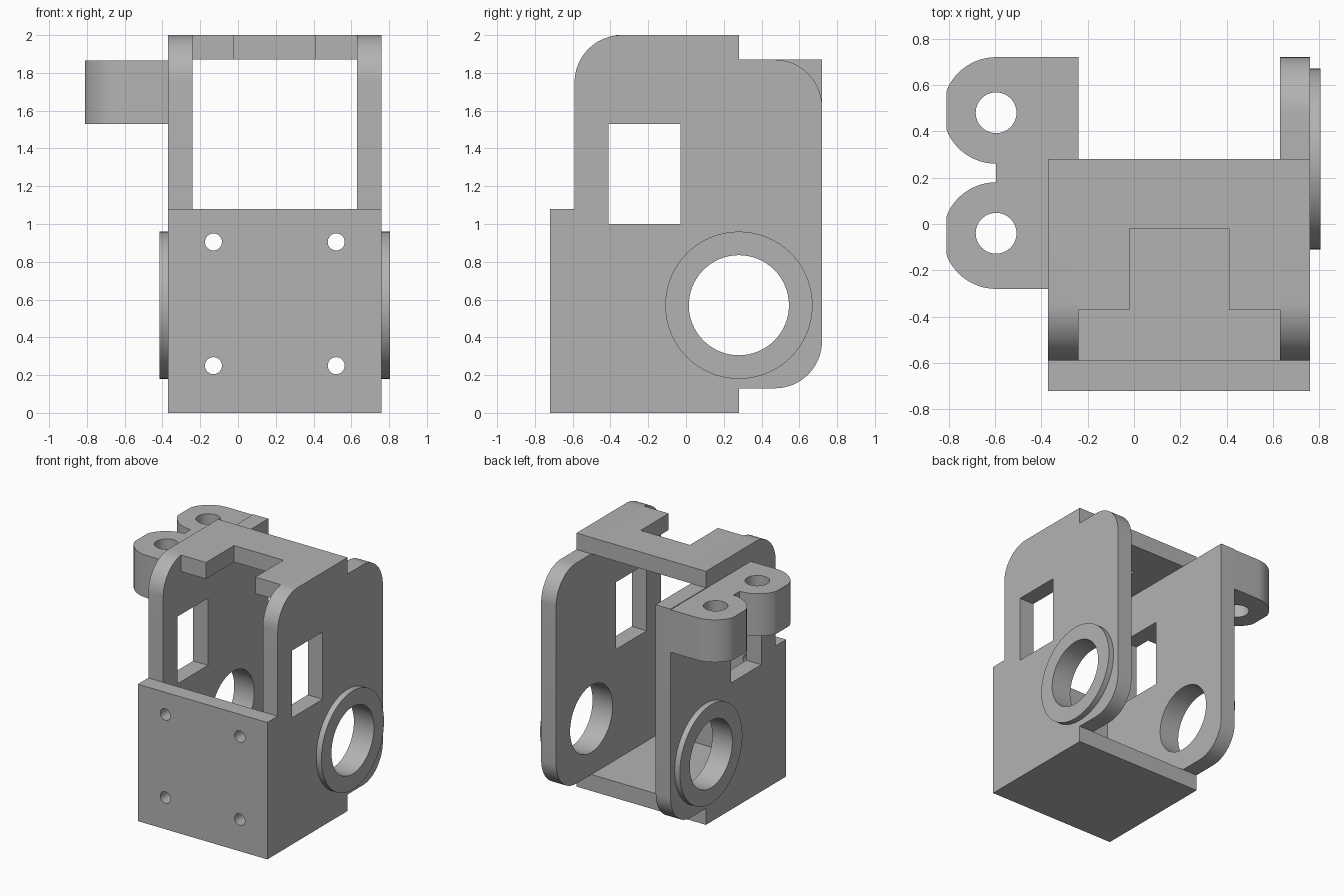
import bpy, bmesh
from math import sin, cos, pi, radians
from mathutils import Vector

cube = bpy.data.objects.get("Cube")
if cube:
    bpy.data.objects.remove(cube, do_unlink=True)

GREY = (0.45, 0.45, 0.45, 1)
mat = bpy.data.materials.new("plain grey")
mat.use_nodes = True
mat.diffuse_color = GREY
mat.node_tree.nodes["Principled BSDF"].inputs["Base Color"].default_value = GREY


def circle(u, v, r, n=64):
    return [(u + r * cos(2 * pi * i / n), v + r * sin(2 * pi * i / n)) for i in range(n)]


def rect(u0, v0, u1, v1):
    return [(u0, v0), (u1, v0), (u1, v1), (u0, v1)]


def rounded(corners, steps=16):
    """Outline from (u, v, radius) right-angled corners."""
    out = []
    for i, (u, v, r) in enumerate(corners):
        p = Vector((u, v))
        if r == 0:
            out.append((u, v))
            continue
        a = (Vector(corners[i - 1][:2]) - p).normalized()
        b = (Vector(corners[(i + 1) % len(corners)][:2]) - p).normalized()
        c = p + r * (a + b)
        for k in range(steps + 1):
            t = pi / 2 * k / steps
            out.append(tuple(c - r * (b * cos(t) + a * sin(t))))
    return out


def slab(name, axis, lo, hi, outline, holes=()):
    """Extrude an outline with holes along one axis, from lo to hi."""
    place = {"x": lambda u, v: (lo, u, v),
             "y": lambda u, v: (u, lo, v),
             "z": lambda u, v: (u, v, lo)}[axis]
    direction = Vector([float(axis == k) for k in "xyz"])
    bm = bmesh.new()
    for loop in (outline, *holes):
        vs = [bm.verts.new(place(u, v)) for u, v in loop]
        for i, v in enumerate(vs):
            bm.edges.new((vs[i - 1], v))
    bmesh.ops.triangle_fill(bm, edges=bm.edges[:], use_beauty=True, normal=direction)
    new = bmesh.ops.extrude_face_region(bm, geom=bm.faces[:], use_keep_orig=True)["geom"]
    bmesh.ops.translate(bm, vec=direction * (hi - lo),
                        verts=[g for g in new if isinstance(g, bmesh.types.BMVert)])
    bmesh.ops.recalc_face_normals(bm, faces=bm.faces[:])
    mesh = bpy.data.meshes.new(name)
    bm.to_mesh(mesh)
    bm.free()
    mesh.materials.append(mat)
    obj = bpy.data.objects.new(name, mesh)
    bpy.context.collection.objects.link(obj)
    bpy.ops.object.select_all(action="DESELECT")
    obj.select_set(True)
    bpy.context.view_layer.objects.active = obj
    bpy.ops.object.shade_smooth_by_angle(angle=radians(30))
    return obj


R = 0.25                       # corner radius of the side plates
X0, X1, T = -0.37, 0.76, 0.13  # outer width and wall thickness
BORE = circle(0.28, 0.57, 0.265)


# Side plates with window and bearing bore
def side_outline(back_radius):
    return rounded([(-0.72, 0, 0), (0.28, 0, 0), (0.28, T, 0), (0.72, T, R),
                    (0.72, 1.87, back_radius), (0.28, 1.87, 0), (0.28, 2, 0),
                    (-0.59, 2, R), (-0.59, 1.08, 0), (-0.72, 1.08, 0)])


window = rect(-0.41, 1.0, -0.03, 1.53)
slab("left_side_plate", "x", X1 - T, X1, side_outline(R), [window, BORE])
slab("right_side_plate", "x", X0, X0 + T, side_outline(0), [window, BORE])

# Raised rings around the bores
for name, lo, hi in (("left_bearing_ring", X1, X1 + 0.045),
                     ("right_bearing_ring", X0 - 0.045, X0)):
    slab(name, "x", lo, hi, circle(0.28, 0.57, 0.39), [BORE])

# Front plate with four screw holes, and floor
screws = [circle(x, z, 0.045, 32) for x in (-0.13, 0.52) for z in (0.25, 0.905)]
slab("front_plate", "y", -0.72, -0.59, rect(X0 + T, 0, X1 - T, 1.08), screws)
slab("floor", "z", 0, T, rect(X0 + T, -0.59, X1 - T, 0.28))

# Top bridge with a notch open to the front
slab("top_bridge", "z", 1.87, 2.0,
     [(X0 + T, -0.37), (-0.02, -0.37), (-0.02, -0.02), (0.41, -0.02),
      (0.41, -0.37), (X1 - T, -0.37), (X1 - T, 0.28), (X0 + T, 0.28)])

# Double lug on the right side, lobes trimmed flat on the outside
lug = [(X0, -0.28)]
for y in (-0.05, 0.49):
    for k in range(33):
        a = 1.5 * pi - pi * k / 32
        lug.append((max(-0.81, -0.595 + 0.23 * cos(a)), y + 0.23 * sin(a)))
lug.append((X0, 0.72))
slab("double_lug", "z", 1.53, 1.865, lug,
     [circle(-0.595, y, 0.088, 48) for y in (-0.04, 0.48)])
